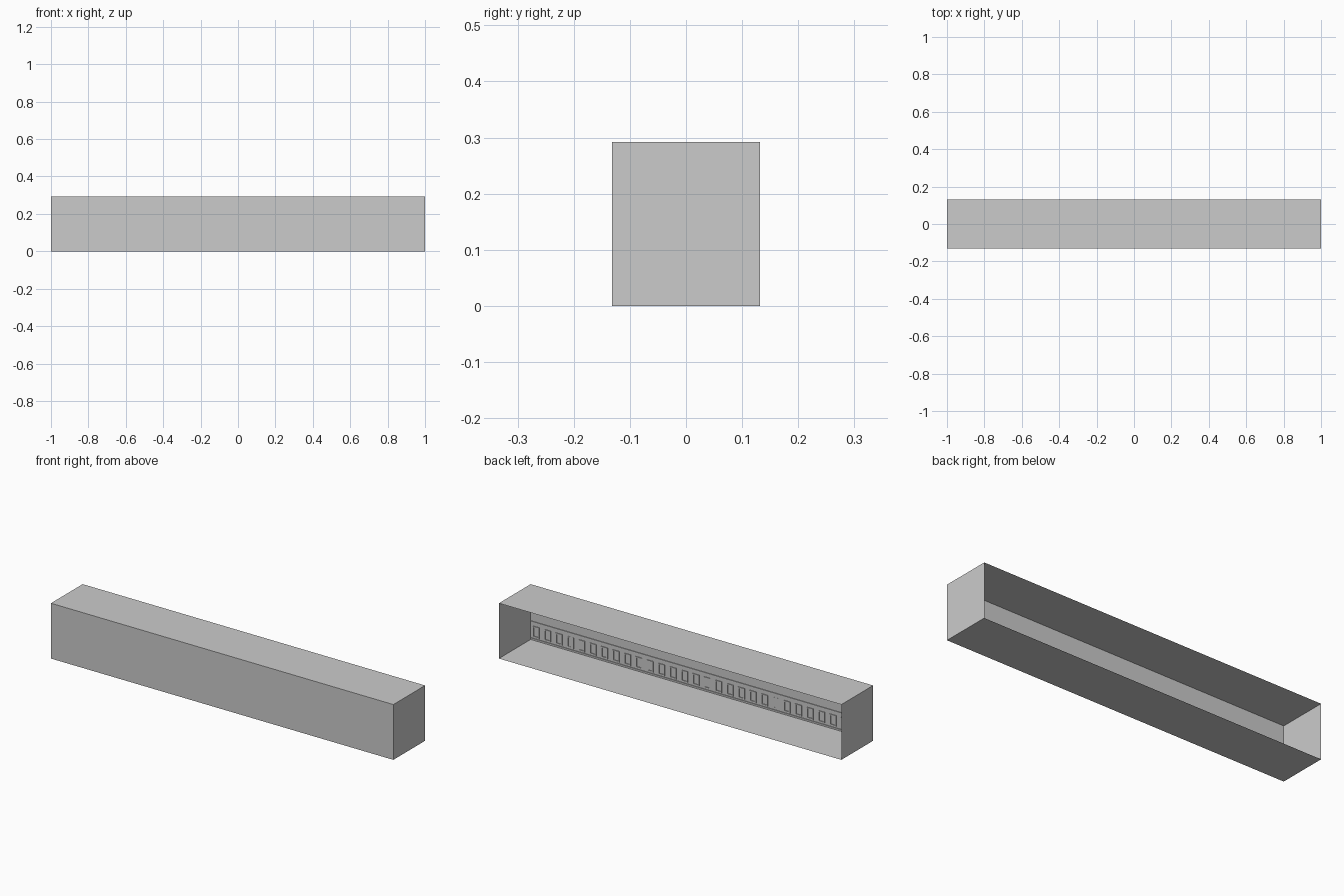
import bpy, bmesh

if "Cube" in bpy.data.objects:
    bpy.data.objects.remove(bpy.data.objects["Cube"])

L, D, H = 1.0, 0.132, 0.292   # half length, half depth, height


def make_object(name, bm):
    bmesh.ops.recalc_face_normals(bm, faces=bm.faces)
    mesh = bpy.data.meshes.new(name)
    bm.to_mesh(mesh)
    bm.free()
    ob = bpy.data.objects.new(name, mesh)
    bpy.context.collection.objects.link(ob)
    return ob


def add_box(bm, x0, x1, y0, y1, z0, z1):
    verts = bmesh.ops.create_cube(bm, size=1)["verts"]
    for v in verts:
        v.co.x = x1 if v.co.x > 0 else x0
        v.co.y = y1 if v.co.y > 0 else y0
        v.co.z = z1 if v.co.z > 0 else z0


# thin outer shell, open at the back
bm = bmesh.new()
add_box(bm, -L, L, -D, D, 0, H)
back = [f for f in bm.faces if f.calc_center_median().y > D - 1e-4]
bmesh.ops.delete(bm, geom=back, context="FACES_ONLY")
make_object("shell", bm)

# low relief on the inside of the front wall
Y0, Y1 = -D + 0.0005, -D + 0.004

# horizontal mouldings above and below the row of panels
bm = bmesh.new()
for z0, z1 in ((0.004, 0.011), (0.086, 0.1)):
    add_box(bm, -L + 0.001, L - 0.001, Y0, Y1, z0, z1)
make_object("inner_mouldings", bm)

# row of small rectangular frames
COUNT, W, Z0, Z1, T = 30, 0.019, 0.018, 0.076, 0.006
bm = bmesh.new()
step = 2 * L / COUNT
for i in range(COUNT):
    x = L - step * (i + 0.5)
    y = Y0 + 0.001 if i in (3, 21) else Y1   # two shallower frames
    add_box(bm, x - W, x - W + T, Y0, y, Z0, Z1)
    add_box(bm, x + W - T, x + W, Y0, y, Z0, Z1)
    add_box(bm, x - W + T, x + W - T, Y0, y, Z0, Z0 + T)
    add_box(bm, x - W + T, x + W - T, Y0, y, Z1 - T, Z1)
make_object("inner_frames", bm)
